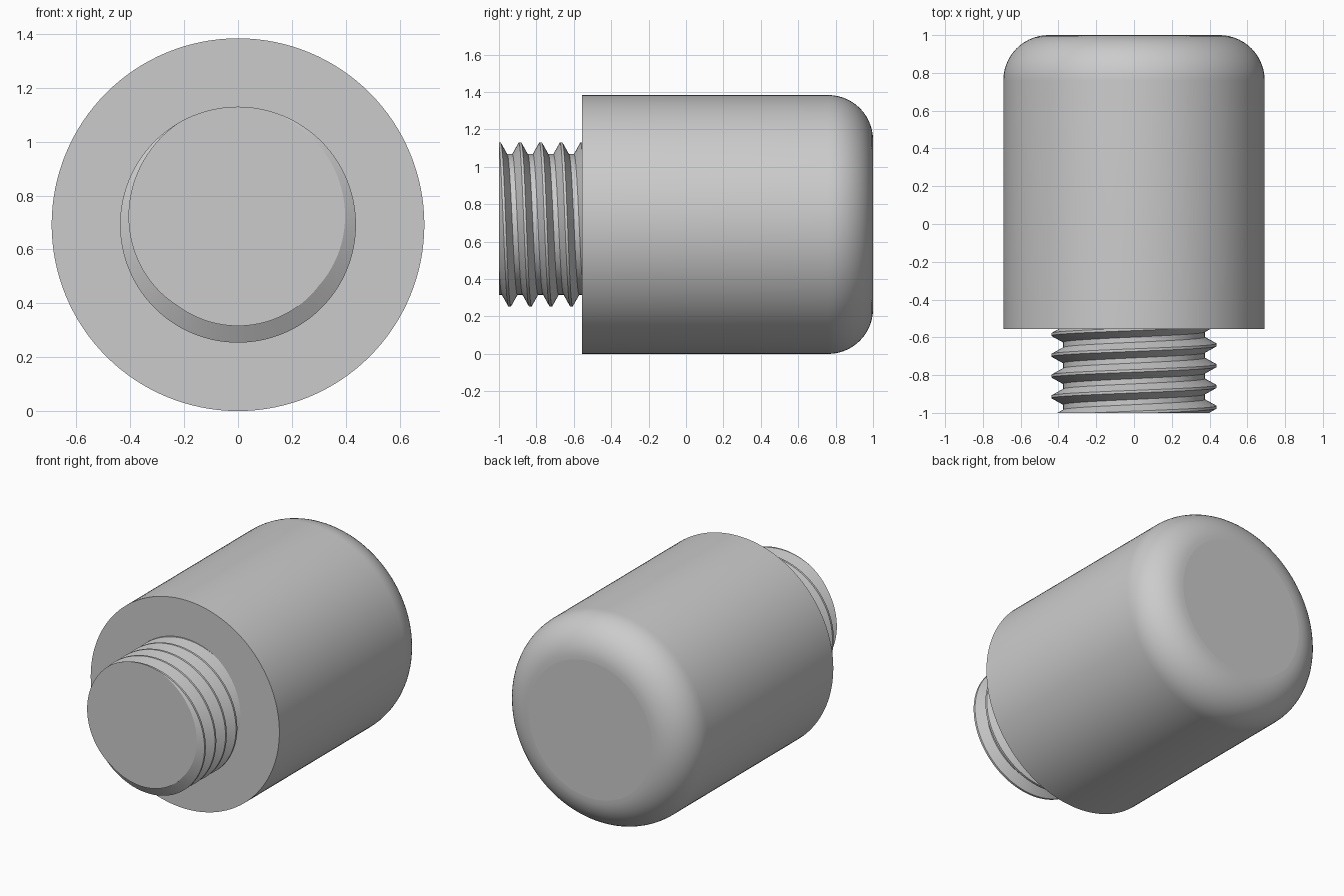
import bpy
import bmesh
import math
from mathutils import Matrix

default = bpy.data.objects.get("Cube")
if default:
    bpy.data.objects.remove(default, do_unlink=True)

AXIS_Z = 0.692       # height of the shared axis, also the body radius
SHOULDER = -0.555    # where the body meets the threaded stud
FRONT, BACK = -1.0, 1.0
SEGMENTS = 128

# One grey for the whole part
GREY = (0.6, 0.6, 0.6, 1.0)
grey = bpy.data.materials.new("grey")
grey.use_nodes = True
grey.diffuse_color = GREY
grey.node_tree.nodes["Principled BSDF"].inputs["Base Color"].default_value = GREY


def finish(bm, name):
    """Smooth the round sides, keep creases and end caps crisp, add the object."""
    bmesh.ops.recalc_face_normals(bm, faces=bm.faces[:])
    for face in bm.faces:
        face.smooth = len(face.verts) <= 4
    for edge in bm.edges:
        edge.smooth = edge.calc_face_angle(0.0) < math.radians(30)
    mesh = bpy.data.meshes.new(name)
    bm.to_mesh(mesh)
    bm.free()
    mesh.materials.append(grey)
    obj = bpy.data.objects.new(name, mesh)
    obj.location.z = AXIS_Z
    bpy.context.collection.objects.link(obj)


def build_body():
    """Cylinder along y with a rounded back rim."""
    bm = bmesh.new()
    bmesh.ops.create_cone(bm, cap_ends=True, segments=SEGMENTS, radius1=AXIS_Z,
                          radius2=AXIS_Z, depth=BACK - SHOULDER)
    rim = [e for e in bm.edges if all(v.co.z > 0 for v in e.verts)]
    bmesh.ops.bevel(bm, geom=rim, offset=0.24, segments=14, profile=0.5,
                    affect='EDGES')
    turn = Matrix.Rotation(math.radians(-90), 4, 'X')
    shift = Matrix.Translation((0, (BACK + SHOULDER) / 2, 0))
    bmesh.ops.transform(bm, matrix=shift @ turn, verts=bm.verts[:])
    finish(bm, "rounded_body")


def build_stud():
    """Helical thread, trimmed flat at the free end and inside the body."""
    pitch, crest, root, start = 0.11, 0.438, 0.376, -0.86
    # Offset along one pitch, and radius
    profile = [(-1 / 16, crest), (1 / 16, crest), (3 / 8, root), (5 / 8, root)]
    rows = [(turn + offset, radius) for turn in range(-2, 6)
            for offset, radius in profile]
    bm = bmesh.new()
    columns = []
    for j in range(SEGMENTS):
        t = j / SEGMENTS
        a = math.tau * t
        columns.append([bm.verts.new((r * math.cos(a), start + pitch * (k - t),
                                      r * math.sin(a))) for k, r in rows])
    # The last column joins the first one a full pitch along
    columns.append([None] * len(profile) + columns[0][:-len(profile)])
    for a, b in zip(columns, columns[1:]):
        for i in range(len(rows) - 1):
            quad = (a[i], a[i + 1], b[i + 1], b[i])
            if all(quad):
                bm.faces.new(quad)
    for y, normal in ((FRONT, -1), (SHOULDER + 0.01, 1)):
        cut = bmesh.ops.bisect_plane(
            bm, geom=bm.verts[:] + bm.edges[:] + bm.faces[:], dist=1e-6,
            plane_co=(0, y, 0), plane_no=(0, normal, 0), clear_outer=True)
        edges = [g for g in cut["geom_cut"] if isinstance(g, bmesh.types.BMEdge)]
        bmesh.ops.contextual_create(bm, geom=edges)
    finish(bm, "threaded_stud")


build_body()
build_stud()
